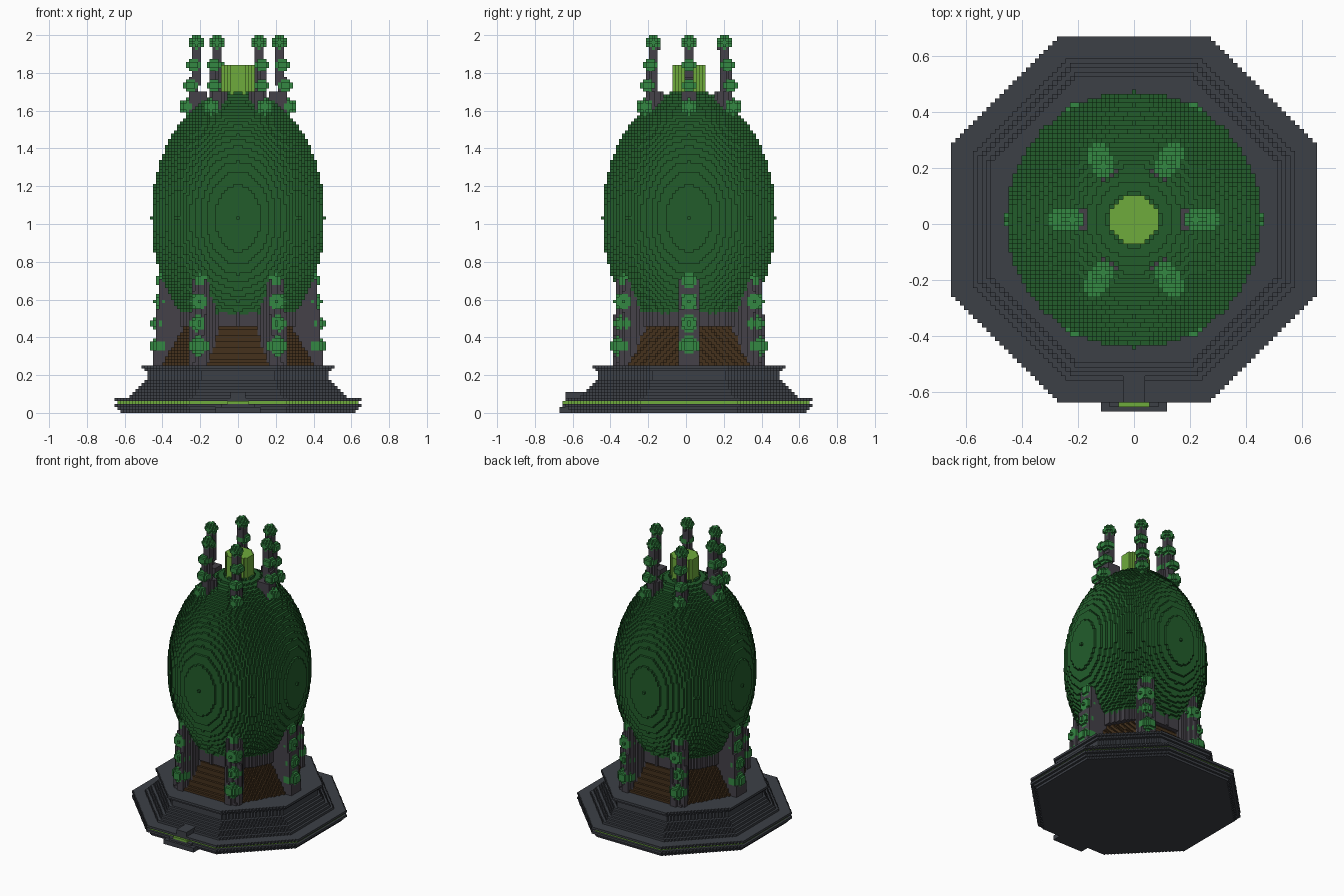
import bpy
import math

cube = bpy.data.objects.get("Cube")
if cube:
    bpy.data.objects.remove(cube, do_unlink=True)

V = 2 / 127          # block edge length
grid = {}            # block position -> (part, colour)

COLOURS = {
    "slate": (0.046, 0.051, 0.062),
    "pillar_grey": (0.058, 0.053, 0.065),
    "soil_brown": (0.058, 0.031, 0.012),
    "deep_green": (0.016, 0.108, 0.024),
    "leaf_green": (0.034, 0.245, 0.055),
    "lime": (0.158, 0.41, 0.045),
}
materials = {}
for name, rgb in COLOURS.items():
    m = bpy.data.materials.new(name)
    m.use_nodes = True
    m.diffuse_color = (*rgb, 1)
    bsdf = m.node_tree.nodes["Principled BSDF"]
    bsdf.inputs["Base Color"].default_value = (*rgb, 1)
    bsdf.inputs["Roughness"].default_value = 0.8
    materials[name] = m


def fill(part, colour, xs, ys, zs, test=lambda x, y, z: True):
    """Fill every block in the inclusive ranges that passes the test."""
    for z in range(zs[0], zs[1] + 1):
        for x in range(xs[0], xs[1] + 1):
            for y in range(ys[0], ys[1] + 1):
                if test(x, y, z):
                    grid[x, y, z] = (part, colour)


def octagon(part, colour, a, z0, z1):
    fill(part, colour, (-a, a), (-a, a), (z0, z1),
         lambda x, y, z: abs(x) + abs(y) <= a * math.sqrt(2) + 0.3)


def ellipsoid(part, colour, centre, rx, rz):
    cx, cy, cz = centre
    fill(part, colour,
         (math.floor(cx - rx), math.ceil(cx + rx)),
         (math.floor(cy - rx), math.ceil(cy + rx)),
         (math.floor(cz - rz), math.ceil(cz + rz)),
         lambda x, y, z: ((x - cx) ** 2 + (y - cy) ** 2) / rx ** 2
         + (z - cz) ** 2 / rz ** 2 <= 1.0001)


def spokes():
    for i in range(6):
        yield math.cos(i * math.pi / 3), math.sin(i * math.pi / 3)


def radial_bar(part, colour, c, s, zs, inner, outer, half):
    """Upright bar along a spoke; inner and outer radius depend on height."""
    def test(x, y, z):
        u, w = x * c + y * s, y * c - x * s
        return abs(w) <= half and inner(z) <= u <= outer(z)
    lim = int(outer(zs[0])) + 4
    fill(part, colour, (-lim, lim), (-lim, lim), zs, test)


# Foot plate with a glowing seam
for z, a in enumerate((39, 40, 41)):
    octagon("foot_plate", "slate", a, z, z)
octagon("glow_seam", "lime", 40, 3, 3)
octagon("foot_plate", "slate", 41, 4, 4)

# Stepped plinth with cornice
for z, a in enumerate((36, 35, 34, 33, 32, 31, 30, 30, 30, 31, 32), start=5):
    octagon("plinth", "slate", a, z, z)

# Front step and raised path
fill("front_step", "slate", (-7, 7), (-43, -40), (0, 1))
fill("front_step", "slate", (-5, 5), (-42, -41), (2, 2))
fill("step_glow", "lime", (-3, 3), (-42, -41), (3, 3))
fill("front_path", "slate", (-2, 2), (-41, -30), (5, 6))


# Hexagonal soil mound
def mound(x, y, z):
    a = 24 - (z - 16) * 0.52
    return abs(y) <= a and abs(x) * 0.866 + abs(y) * 0.5 <= a


fill("soil_mound", "soil_brown", (-28, 28), (-25, 25), (16, 29), mound)

# Collar beneath the shell
fill("collar", "pillar_grey", (-20, 20), (-20, 20), (29, 38),
     lambda x, y, z: x * x + y * y <= 20 ** 2)

# Lower buttresses and upper spires
for c, s in spokes():
    radial_bar("buttresses", "pillar_grey", c, s, (16, 44),
               lambda z: 12, lambda z: 28.3 - (z - 16) * 0.07, 3.2)
    radial_bar("spires", "pillar_grey", c, s, (99, 107),
               lambda z: 11, lambda z: 16.8 - (z - 99) * 0.08, 2.1)
    radial_bar("spires", "pillar_grey", c, s, (108, 122),
               lambda z: 13.2 - (z - 107) * 0.07,
               lambda z: 16.4 - (z - 107) * 0.07, 1.6)

# Egg-shaped shell and crown vent
ellipsoid("shell", "deep_green", (0, 0, 65), 29, 43)
fill("vent", "lime", (-6, 6), (-6, 6), (106, 116),
     lambda x, y, z: x * x + y * y <= 5.5 ** 2)

# Leaf knots: radius from centre, height, size
LOWER = ((26, 22, 3.4), (25.6, 29.5, 3.2), (25, 37, 3), (24.8, 44, 2.5))
UPPER = ((17, 102.5, 2.6), (15.8, 109.5, 2.3), (15, 116.5, 2.4), (14, 124, 2.25))
for c, s in spokes():
    for part, knots in (("buttress_knots", LOWER), ("spire_knots", UPPER)):
        for r, z, size in knots:
            ellipsoid(part, "leaf_green",
                      (round(r * c), round(r * s), z), size, size)

# Outer faces of each block, as corner offsets for the six directions
SIDES = {}
for axis in range(3):
    b, d = (axis + 1) % 3, (axis + 2) % 3
    for sign in (-1, 1):
        normal = [0, 0, 0]
        normal[axis] = sign
        loop = []
        for p, q in ((0, 0), (1, 0), (1, 1), (0, 1))[::sign]:
            corner = [0, 0, 0]
            corner[axis], corner[b], corner[d] = (sign + 1) // 2, p, q
            loop.append(tuple(corner))
        SIDES[tuple(normal)] = loop

# Build one mesh per part from exposed faces only
parts = {}
for (x, y, z), (part, colour) in grid.items():
    verts, faces, _ = parts.setdefault(part, ({}, [], colour))
    for (i, j, k), loop in SIDES.items():
        if (x + i, y + j, z + k) not in grid:
            faces.append([verts.setdefault((x + p, y + q, z + r), len(verts))
                          for p, q, r in loop])

for part, (verts, faces, colour) in parts.items():
    mesh = bpy.data.meshes.new(part)
    mesh.from_pydata([((x - 0.5) * V, (y + 0.5) * V, z * V)
                      for x, y, z in verts], [], faces)
    mesh.materials.append(materials[colour])
    mesh.update()
    bpy.context.scene.collection.objects.link(bpy.data.objects.new(part, mesh))
